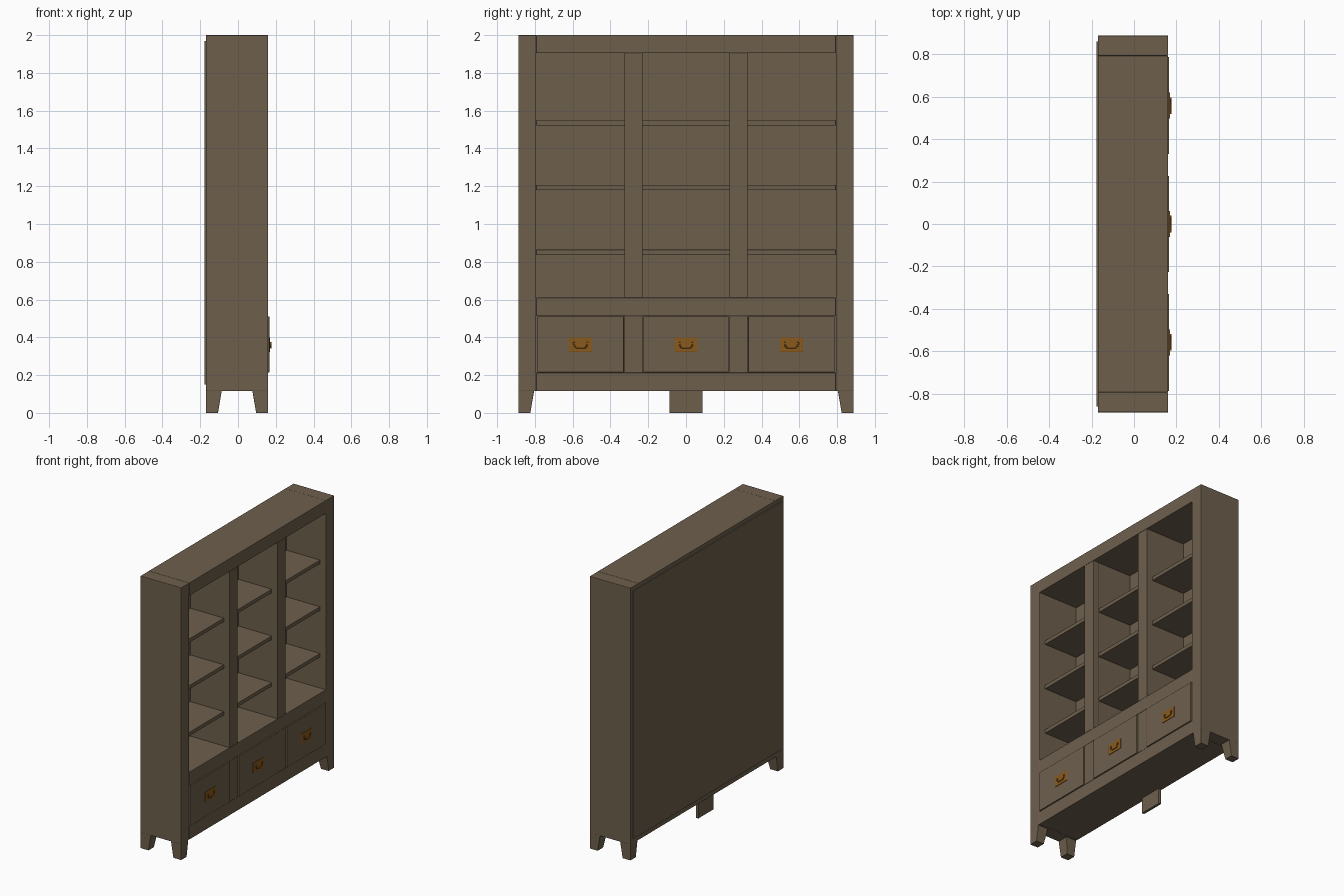
import bpy, bmesh, math

if "Cube" in bpy.data.objects:
    bpy.data.objects.remove(bpy.data.objects["Cube"])


def material(name, color):
    m = bpy.data.materials.new(name)
    m.diffuse_color = (*color, 1)
    m.use_nodes = True
    m.node_tree.nodes["Principled BSDF"].inputs["Base Color"].default_value = m.diffuse_color
    return m


WOOD = material("wood", (0.155, 0.115, 0.073))
BRASS = material("brass", (0.25, 0.10, 0.012))


def finish(name, bm, mat, bevel=0.0):
    bmesh.ops.recalc_face_normals(bm, faces=bm.faces[:])
    me = bpy.data.meshes.new(name)
    bm.to_mesh(me)
    bm.free()
    me.materials.append(mat)
    ob = bpy.data.objects.new(name, me)
    bpy.context.collection.objects.link(ob)
    if bevel:
        mod = ob.modifiers.new("soft_edges", 'BEVEL')
        mod.width = bevel
        mod.segments = 2
    return ob


def box(name, x, y, z, mat=WOOD, bevel=0.002):
    """Box from (min, max) ranges."""
    bm = bmesh.new()
    bmesh.ops.create_cube(bm, size=1)
    for v in bm.verts:
        v.co = [lo + (c + 0.5) * (hi - lo) for c, (lo, hi) in zip(v.co, (x, y, z))]
    return finish(name, bm, mat, bevel)


def leg(name, corner, top, bottom):
    """Leg with two upright outer faces and two tapered inner faces."""
    bm = bmesh.new()
    bmesh.ops.create_cube(bm, size=1)
    cx, cy = corner
    for v in bm.verts:
        w = top if v.co.z > 0 else bottom
        ix = cx - math.copysign(w[0], cx)
        iy = cy - math.copysign(w[1], cy)
        v.co = (cx if v.co.x > 0 else ix, cy if v.co.y > 0 else iy,
                0.118 if v.co.z > 0 else 0)
    return finish(name, bm, WOOD, 0.002)


BACK, FRONT = -0.17, 0.16
IN = 0.793                      # inner face of the sides
DEPTH = (BACK, FRONT)

# Carcass
for s, n in ((-1, "left"), (1, "right")):
    box(f"side_{n}", DEPTH, sorted((s * IN, s * 0.888)), (0.115, 2.0), bevel=0.003)
box("top_board", DEPTH, (-IN, IN), (1.905, 2.0))
box("bottom_board", DEPTH, (-IN, IN), (0.115, 0.213))
box("rail_above_drawers", DEPTH, (-IN, IN), (0.513, 0.61))
box("back_panel", (-0.177, -0.16), (-0.86, 0.86), (0.15, 1.97))

# Dividers: front strip, panel behind it, post between the drawers
for s, n in ((-1, "left"), (1, "right")):
    c = s * 0.278
    box(f"divider_strip_{n}", (0.118, FRONT), (c - 0.048, c + 0.048), (0.61, 1.905))
    box(f"divider_panel_{n}", (BACK, 0.119), (c - 0.045, c + 0.045), (0.61, 1.905), bevel=0)
    box(f"drawer_post_{n}", DEPTH, (c - 0.048, c + 0.048), (0.213, 0.513))

# Shelves, three per bay
bays = ((-IN, -0.323), (-0.233, 0.233), (0.323, IN))
for i, bay in enumerate(bays):
    for j, z in enumerate((0.85, 1.193, 1.536)):
        box(f"shelf_{i}_{j}", (-0.162, 0.112), bay, (z - 0.014, z + 0.014))

# Drawers with plate and swinging handle
drawers = ((-0.787, -0.329), (-0.226, 0.226), (0.329, 0.787))
for i, rng in enumerate(drawers):
    c = sum(rng) / 2
    box(f"drawer_front_{i}", (0.14, 0.166), rng, (0.215, 0.511))
    box(f"drawer_body_{i}", (-0.155, 0.141), (rng[0] + 0.012, rng[1] - 0.012),
        (0.225, 0.50), bevel=0)
    box(f"handle_plate_{i}", (0.165, 0.170), (c - 0.061, c + 0.061), (0.323, 0.399),
        BRASS, 0.001)
    for s in (-1, 1):
        box(f"handle_pivot_{i}_{s}", (0.169, 0.177),
            (c + s * 0.034 - 0.005, c + s * 0.034 + 0.005), (0.362, 0.374), BRASS, 0.001)
    cu = bpy.data.curves.new(f"handle_bail_{i}", 'CURVE')
    cu.dimensions = '3D'
    cu.bevel_depth = 0.0035
    cu.bevel_resolution = 2
    cu.use_fill_caps = True
    path = ((-0.034, 0.368), (-0.032, 0.353), (-0.022, 0.344),
            (0.022, 0.344), (0.032, 0.353), (0.034, 0.368))
    sp = cu.splines.new('POLY')
    sp.points.add(len(path) - 1)
    for p, (y, z) in zip(sp.points, path):
        p.co = (0.1735, c + y, z, 1)
    cu.materials.append(BRASS)
    bpy.context.collection.objects.link(bpy.data.objects.new(cu.name, cu))

# Feet: four tapered corners and a thin centre support at the back
for x in (BACK, FRONT):
    for y in (-0.888, 0.888):
        leg(f"foot_{'back' if x < 0 else 'front'}_{'left' if y < 0 else 'right'}",
            (x, y), (0.084, 0.084), (0.064, 0.064))
box("centre_foot", (-0.162, -0.142), (-0.087, 0.087), (0, 0.118))
